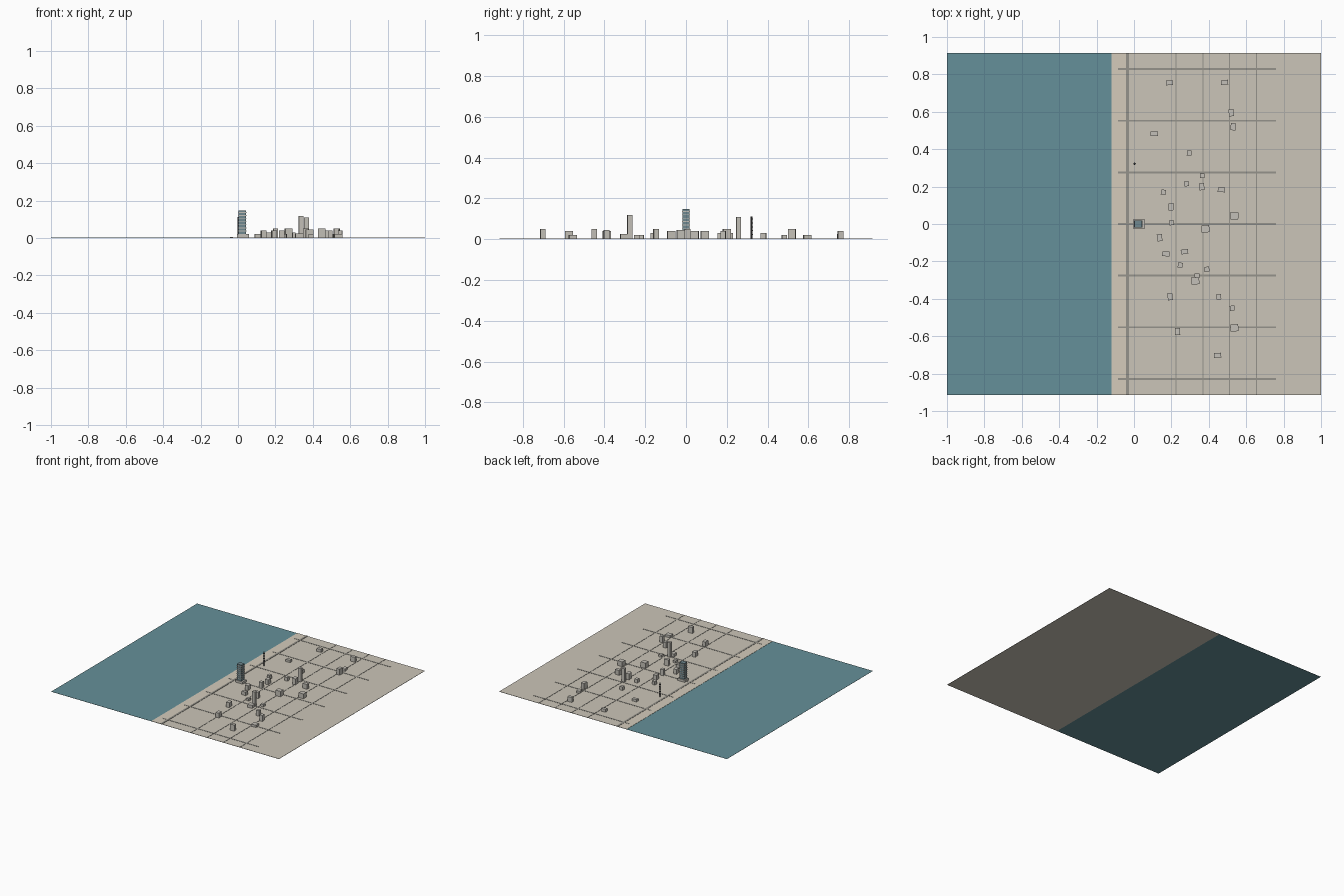
import bpy, math, random

if "Cube" in bpy.data.objects:
    bpy.data.objects.remove(bpy.data.objects["Cube"])

random.seed(4)

def material(name, r, g, b):
    m = bpy.data.materials.new(name)
    m.diffuse_color = (r, g, b, 1)
    m.use_nodes = True
    m.node_tree.nodes["Principled BSDF"].inputs["Base Color"].default_value = m.diffuse_color
    return m

WATER = material("water", 0.13, 0.28, 0.32)
SAND = material("sand", 0.66, 0.60, 0.50)
EARTH = material("earth", 0.60, 0.56, 0.48)
ROAD = material("road", 0.30, 0.29, 0.26)
STONE = material("stone", 0.55, 0.53, 0.48)
GLASS = material("glass", 0.16, 0.25, 0.28)
DARK = material("dark_metal", 0.06, 0.06, 0.06)

def box(name, x0, x1, y0, y1, z0, z1, mat, angle=0):
    bpy.ops.mesh.primitive_cube_add(size=1, location=((x0+x1)/2, (y0+y1)/2, (z0+z1)/2),
                                    rotation=(0, 0, math.radians(angle)))
    o = bpy.context.object
    o.name = name
    o.scale = (x1-x0, y1-y0, z1-z0)
    o.data.materials.append(mat)
    return o

def cylinder(name, x, y, z0, z1, r, mat, sides=12):
    bpy.ops.mesh.primitive_cylinder_add(vertices=sides, radius=r, depth=z1-z0,
                                        location=(x, y, (z0+z1)/2))
    o = bpy.context.object
    o.name = name
    o.data.materials.append(mat)
    bpy.ops.object.shade_smooth_by_angle()

# ground: sea, land and the beach strip lapping over the water's edge
Y = 0.915
box("sea", -1, -0.04, -Y, Y, 0, 0.001, WATER)
box("land", -0.04, 1, -Y, Y, 0, 0.002, EARTH)
box("beach", -0.12, -0.03, -Y, Y, 0.001, 0.0025, SAND)

# coast road, avenues and cross streets
box("coast_road", -0.043, -0.028, -Y, Y, 0.002, 0.004, ROAD)
for i in range(4):
    x = 0.225 + i*0.1433
    box("avenue", x-0.003, x+0.003, -Y, Y, 0.002, 0.0035, ROAD)
for i in range(-3, 4):
    y = i*0.276
    box("cross_street", -0.085, 0.76, y-0.005, y+0.005, 0.002, 0.0035, ROAD)

# landmark tower: podium, glass shaft, floor bands and roof
box("tower_podium", -0.006, 0.058, -0.024, 0.024, 0.002, 0.02, STONE)
box("tower_shaft", 0.004, 0.043, -0.017, 0.017, 0.02, 0.14, GLASS)
for i in range(7):
    z = 0.035 + i*0.0165
    box("tower_band", 0.001, 0.046, -0.019, 0.019, z, z+0.004, STONE)
box("tower_roof", 0.003, 0.044, -0.018, 0.018, 0.14, 0.147, GLASS)

# slim beacon by the shore
cylinder("beacon_mast", 0.003, 0.322, 0.002, 0.112, 0.005, DARK)
for i in range(5):
    z = 0.02 + i*0.019
    cylinder("beacon_ring", 0.003, 0.322, z, z+0.005, 0.0065, DARK)

# city blocks: four footprints, each placed at (x, y) with a number of storeys
STOREY = 0.01
def city_blocks(name, width, depth, places):
    for x, y, storeys in places:
        box(name, x-width/2, x+width/2, y-depth/2, y+depth/2, 0.002, storeys*STOREY,
            STONE, random.uniform(2, 8)*random.choice((1, 1, -1)))

city_blocks("wide_block", 0.038, 0.025, [
    (.19, .755, 2.5), (.484, .757, 4), (.108, .483, 2), (.17, -.16, 3),
    (.27, -.148, 5), (.467, .183, 4), (.447, -.702, 5)])
city_blocks("deep_block", 0.027, 0.038, [
    (.362, .2, 5), (.198, .092, 4), (.137, -.073, 4), (.193, -.388, 4),
    (.233, -.575, 4), (.53, .52, 5), (.52, .595, 2)])
city_blocks("large_block", 0.042, 0.038, [
    (.537, .043, 4), (.382, -.026, 4.5), (.328, -.304, 2.5), (.537, -.555, 2)])
city_blocks("small_block", 0.025, 0.027, [
    (.295, .38, 3), (.28, .215, 3), (.157, .17, 3), (.2, .007, 5), (.247, -.22, 2),
    (.39, -.242, 2), (.453, -.39, 4.5), (.525, -.45, 5)])
city_blocks("high_rise", 0.025, 0.024, [(.365, .258, 10.8), (.337, -.276, 11.8)])
